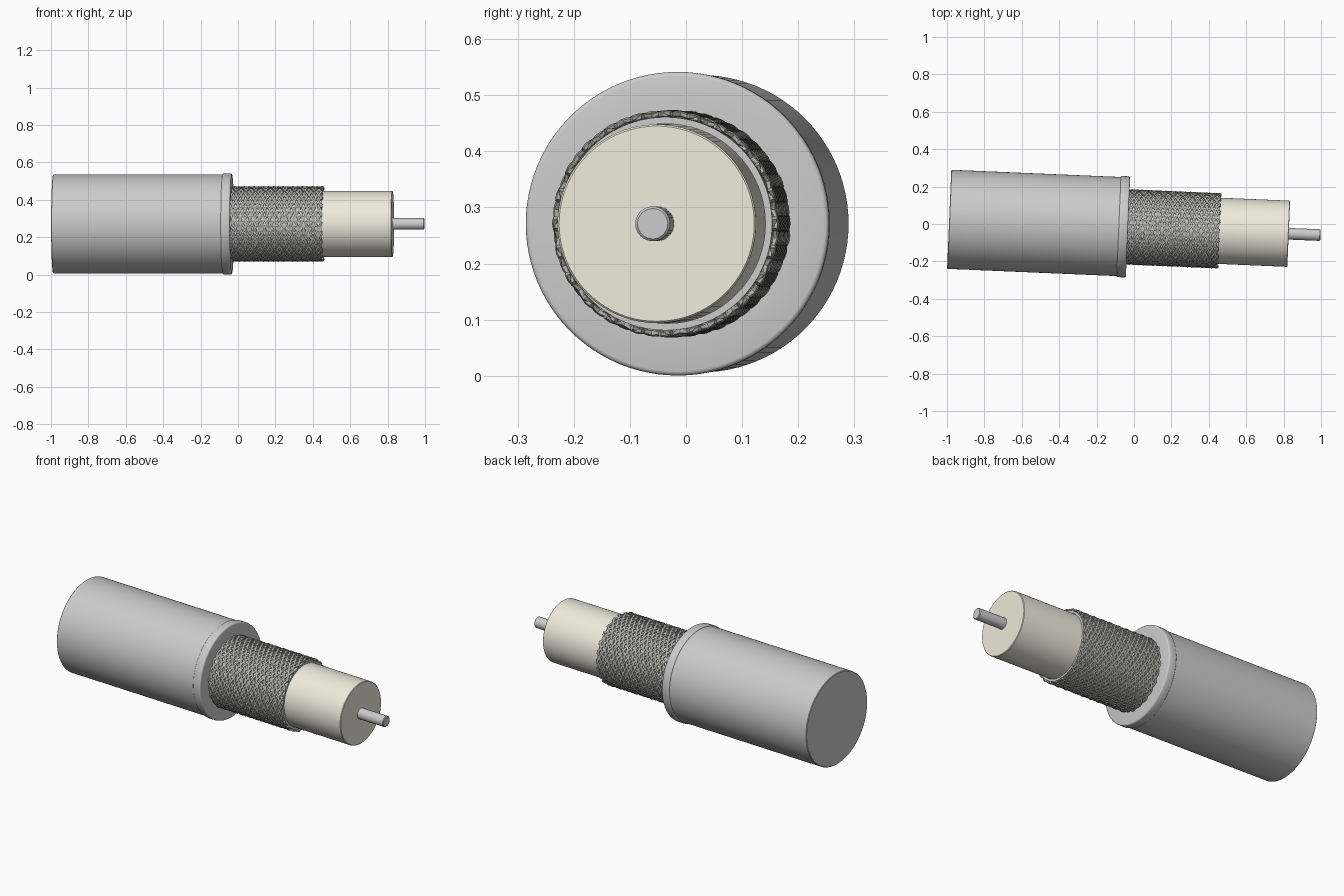
import bpy, bmesh, math
from mathutils import Matrix

if "Cube" in bpy.data.objects:
    bpy.data.objects.remove(bpy.data.objects["Cube"])

# cable axis lies along local x, turned slightly in plan
PLACE = Matrix.Translation((0, -0.017, 0.271)) @ Matrix.Rotation(math.radians(-2.44), 4, 'Z')


def material(name, rgb):
    m = bpy.data.materials.new(name)
    m.diffuse_color = (*rgb, 1)
    m.use_nodes = True
    m.node_tree.nodes["Principled BSDF"].inputs["Base Color"].default_value = m.diffuse_color
    return m


def finish(bm, name, mat=None, angle=35):
    bmesh.ops.recalc_face_normals(bm, faces=bm.faces)
    me = bpy.data.meshes.new(name)
    bm.to_mesh(me)
    bm.free()
    ob = bpy.data.objects.new(name, me)
    bpy.context.collection.objects.link(ob)
    ob.matrix_world = PLACE
    if mat:
        me.materials.append(mat)
    bpy.ops.object.select_all(action='DESELECT')
    ob.select_set(True)
    bpy.context.view_layer.objects.active = ob
    bpy.ops.object.shade_smooth_by_angle(angle=math.radians(angle))
    return ob


def lathe(name, profile, mat=None, sides=96, closed=False):
    """Spin (x, radius) points about the x axis; capped ends or a closed ring."""
    bm = bmesh.new()
    rings = []
    for x, r in profile:
        rings.append([bm.verts.new((x, r * math.cos(2 * math.pi * i / sides),
                                    r * math.sin(2 * math.pi * i / sides)))
                      for i in range(sides)])
    pairs = list(zip(rings, rings[1:]))
    if closed:
        pairs.append((rings[-1], rings[0]))
    else:
        bm.faces.new(rings[0])
        bm.faces.new(rings[-1])
    for a, b in pairs:
        for i in range(sides):
            j = (i + 1) % sides
            bm.faces.new((a[i], a[j], b[j], b[i]))
    return finish(bm, name, mat)


cream = material("cream", (0.86, 0.83, 0.72))
wire = material("wire", (0.42, 0.42, 0.39))

# outer jacket and its rounded end collar
lathe("jacket", [(-0.989, 0.262), (-0.986, 0.265), (-0.034, 0.265)])
b = 0.008
arc = [math.radians(a) for a in (0, 30, 60, 90)]
collar = [(-0.082, 0.19)]
collar += [(-0.082 + b * (1 - math.sin(a)), 0.2705 - b * (1 - math.cos(a))) for a in reversed(arc)]
collar += [(-0.032 - b * (1 - math.sin(a)), 0.2705 - b * (1 - math.cos(a))) for a in arc]
collar += [(-0.032, 0.19)]
lathe("jacket_collar", collar, closed=True)

# inner layers
lathe("foil_shield", [(-0.06, 0.178), (-0.06, 0.190), (0.455, 0.190), (0.455, 0.178)], closed=True)
lathe("insulator", [(-0.06, 0.177), (0.825, 0.177), (0.828, 0.174)], cream)
lathe("centre_pin", [(0.80, 0.031), (0.994, 0.031), (0.998, 0.027)], sides=32)

# woven braid: two opposed families of helical wires passing over and under
STRANDS, TURNS, STEPS, SIDES, WIRE = 24, 0.8, 96, 6, 0.0052
X0, X1 = -0.045, 0.455
bm = bmesh.new()
for hand in (1, -1):
    for k in range(STRANDS):
        previous = None
        for s in range(STEPS + 1):
            t = s / STEPS
            turn = 2 * math.pi * TURNS * t
            ang = hand * turn + 2 * math.pi * k / STRANDS
            rad = 0.1955 + hand * 0.002 * math.cos(STRANDS * turn + math.pi * k)
            x = X0 + (X1 - X0) * t
            # cross-section spanned by the radial direction and the surface binormal
            slope = math.atan2(hand * 2 * math.pi * TURNS * rad, X1 - X0)
            ring = []
            for i in range(SIDES):
                q = 2 * math.pi * i / SIDES
                dr, db = WIRE * math.cos(q), WIRE * 1.25 * math.sin(q)
                a = ang + db * math.cos(slope) / rad
                ring.append(bm.verts.new((x - db * math.sin(slope),
                                          (rad + dr) * math.cos(a), (rad + dr) * math.sin(a))))
            if previous:
                for i in range(SIDES):
                    j = (i + 1) % SIDES
                    bm.faces.new((previous[i], previous[j], ring[j], ring[i]))
            else:
                bm.faces.new(ring)
            previous = ring
        bm.faces.new(previous)
finish(bm, "braid", wire, 65)
